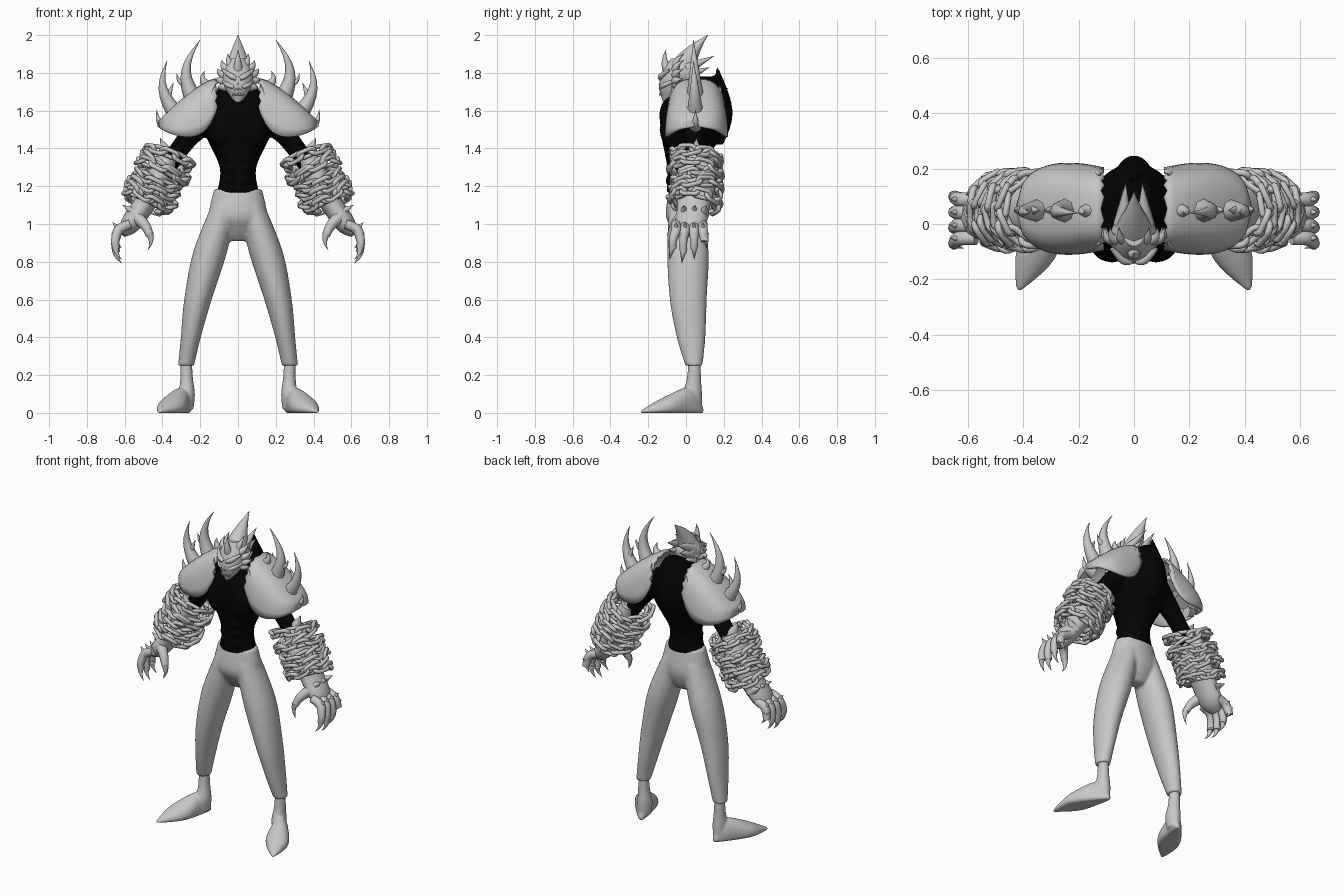
import bpy, bmesh, random
from math import sin, cos, pi, radians, sqrt, copysign
from mathutils import Vector, Matrix

random.seed(4)
if "Cube" in bpy.data.objects:
    bpy.data.objects.remove(bpy.data.objects["Cube"])


def material(name, value):
    colour = (value, value, value, 1)
    made = bpy.data.materials.new(name)
    made.use_nodes = True
    made.diffuse_color = colour
    shader = made.node_tree.nodes["Principled BSDF"]
    shader.inputs["Base Color"].default_value = colour
    shader.inputs["Roughness"].default_value = 0.8
    return made


GREY, BLACK = material("light grey", 0.57), material("black", 0.001)


def spline(keys, steps=5):
    """Smooth curve through rows of any length."""
    rows = [Vector(key) for key in keys]
    rows = rows[:1] + rows + rows[-1:]
    result = []
    for a, b, c, d in zip(rows, rows[1:], rows[2:], rows[3:]):
        for step in range(steps):
            t = step / steps
            slope_in, slope_out = (c - a) / 2, (d - b) / 2
            bend = (c - b) * (3 * t * t - 2 * t ** 3)
            result.append(b + bend + slope_in * (t * (1 - t) ** 2) - slope_out * (t * t * (1 - t)))
    return result + [rows[-1]]


def circle(count):
    return [(cos(2 * pi * i / count), sin(2 * pi * i / count)) for i in range(count)]


def skin(bm, rings, closed=True, caps=True, loop=False):
    """Bridge rings of points into a surface."""
    rings = [[bm.verts.new(point) for point in ring] for ring in rings]
    following = rings[1:] + rings[:1] if loop else rings[1:]
    count = len(rings[0])
    for ring, after in zip(rings, following):
        for i in range(count if closed else count - 1):
            j = (i + 1) % count
            bm.faces.new((ring[i], ring[j], after[j], after[i]))
    if caps:
        bm.faces.new(rings[0])
        bm.faces.new(rings[-1])


def stack(bm, keys, sides=24):
    """Horizontal ellipses: x, y, z, half width, half depth."""
    skin(bm, [[(x + wide * c, y + deep * s, z) for c, s in circle(sides)]
              for x, y, z, wide, deep in spline(keys)])


def sweep(bm, rows, sides=10, flat=1.0):
    """Ellipses square to a path: x, y, z, radius."""
    points = [Vector(row[:3]) for row in rows]
    along = (points[-1] - points[0]).normalized()
    guide = Vector((1, 0, 0)) if abs(along.y) > 0.7 else Vector((0, 1, 0))
    rings = []
    for k, point in enumerate(points):
        tangent = points[min(k + 1, len(points) - 1)] - points[max(k - 1, 0)]
        across = guide.cross(tangent).normalized()
        depth = tangent.normalized().cross(across) * flat
        rings.append([point + (across * c + depth * s) * rows[k][3] for c, s in circle(sides)])
    skin(bm, rings)


def tube(bm, keys, sides=10, flat=1.0):
    sweep(bm, spline(keys), sides, flat)


def spike(bm, base, tip, radius, bow=(0, 0, 0), sides=8):
    """Tapered thorn that bows sideways between base and tip."""
    rows = []
    for k in range(9):
        t = k / 8
        point = Vector(base).lerp(Vector(tip), t) + Vector(bow) * sin(pi * t)
        rows.append((*point, radius * max(0.02, 1 - t)))
    sweep(bm, rows, sides)


def ball(bm, centre, size):
    place = Matrix.LocRotScale(Vector(centre), None, Vector(size))
    bmesh.ops.create_uvsphere(bm, u_segments=16, v_segments=10, radius=1, matrix=place)


def reflect(bm):
    """Copy everything in the mesh to the other side."""
    copied = bmesh.ops.duplicate(bm, geom=bm.verts[:] + bm.edges[:] + bm.faces[:])["geom"]
    for item in copied:
        if isinstance(item, bmesh.types.BMVert):
            item.co.x *= -1


def finish(bm, name, mat, voxel=0, thickness=0, angle=45):
    bmesh.ops.recalc_face_normals(bm, faces=bm.faces)
    mesh = bpy.data.meshes.new(name)
    bm.to_mesh(mesh)
    bm.free()
    mesh.materials.append(mat)
    mesh.shade_smooth()
    mesh.set_sharp_from_angle(angle=radians(angle))
    part = bpy.data.objects.new(name, mesh)
    bpy.context.collection.objects.link(part)
    if voxel:
        merge = part.modifiers.new("merge", "REMESH")
        merge.mode, merge.voxel_size, merge.use_smooth_shade = "VOXEL", voxel, True
        part.modifiers.new("soften", "SMOOTH").iterations = 6
    if thickness:
        shell = part.modifiers.new("thickness", "SOLIDIFY")
        shell.thickness, shell.offset = thickness, 0


def pair(bm, name, mat, **options):
    """Finish a left part together with its mirrored right twin."""
    twin = bm.copy()
    bmesh.ops.scale(twin, vec=(-1, 1, 1), verts=twin.verts)
    finish(bm, "left_" + name, mat, **options)
    finish(twin, "right_" + name, mat, **options)


# Trousers: legs and hips merged
bm = bmesh.new()
stack(bm, [(.07, 0, 1.1, .07, .09), (.148, .01, .85, .09, .11), (.212, .012, .6, .073, .098),
           (.25, .027, .4, .053, .076), (.275, .042, .25, .043, .046)])
reflect(bm)
stack(bm, [(0, 0, 1.185, .127, .088), (0, 0, 1.05, .155, .108), (0, .01, .97, .12, .08), (0, .015, .91, .06, .04)])
finish(bm, "trousers", GREY, voxel=0.009)

# Torso: arms, muscles, trunk and back collar merged
bm = bmesh.new()
tube(bm, [(.12, .05, 1.6, .08), (.26, .05, 1.46, .055), (.37, .05, 1.31, .05)], sides=16)
ball(bm, (.08, -.07, 1.5), (.08, .07, .1))
for k in range(3):
    ball(bm, (.035, -.085, 1.23 + .06 * k), (.03, .025, .03))
reflect(bm)
stack(bm, [(0, 0, 1.165, .113, .102), (0, 0, 1.3, .097, .1), (0, .03, 1.5, .18, .165), (0, .05, 1.65, .145, .17),
           (0, .12, 1.78, .06, .06)])
tube(bm, [(0, .15, 1.43, .05), (0, .19, 1.6, .06), (0, .165, 1.83, .008)])
ball(bm, (0, 0, 1.7), (.07, .07, .1))
finish(bm, "torso", BLACK, voxel=0.01)

# Small thorns down the back
bm = bmesh.new()
for k in range(6):
    z = 1.5 + k / 20
    y = .22 - 2 * (z - 1.6) ** 2
    spike(bm, (0, y - .02, z), (0, y + .022, z + .02), .025)
finish(bm, "back_thorns", BLACK)

# Head: brows, cheeks, fan of side spikes, skull, nose and swept-back crest
bm = bmesh.new()
tube(bm, [(.01, -.135, 1.77, .012), (.04, -.13, 1.785, .015), (.08, -.09, 1.815, .008)])
tube(bm, [(.02, -.135, 1.725, .008), (.05, -.115, 1.735, .014), (.08, -.06, 1.76, .01)])
for k in range(5):
    angle = .38 * k - .45
    out, up = cos(angle), sin(angle)
    spike(bm, (.06 * out, -.05, 1.76 + .07 * up), (.112 * out, -.01, 1.78 + .14 * up), .032, (.015 * out, -.02, 0))
for k in range(3):
    spike(bm, (.04, 0, 1.74 + .04 * k), (.05 - .01 * k, .1 + .025 * k, 1.77 + .06 * k), .035)
reflect(bm)
stack(bm, [(0, -.1, 1.64, .016, .02), (0, -.07, 1.72, .068, .072), (0, -.04, 1.8, .083, .088), (0, -.03, 1.875, .04, .05)])
ball(bm, (0, -.005, 1.8), (.075, .08, .075))
spike(bm, (0, -.1, 1.8), (0, -.145, 1.735), .017)
spike(bm, (0, -.04, 1.78), (0, .115, 2), .085, (0, -.01, .01), sides=12)
spike(bm, (0, -.09, 1.8), (0, -.105, 1.925), .032, (0, -.015, 0))
finish(bm, "head", GREY)

# Teeth
bm = bmesh.new()
for k in range(-3, 4):
    x, y = .045 * sin(k / 5), -.085 - .054 * cos(k / 5)
    fang = .03 if abs(k) == 2 else .017
    spike(bm, (x, y, 1.72), (x, y, 1.72 - fang), .006)
    spike(bm, (x, y, 1.68), (x, y, 1.697), .005)
finish(bm, "teeth", GREY)

# Shoulder shells: arches that shrink towards the shoulder tip
bm = bmesh.new()
rings = []
for k in range(15):
    t = k / 14
    low = 1.455 + .13 * (1 - t) ** 6 + .06 * t ** 4
    high = 1.765 - .225 * t ** 1.35
    half = .155 * sqrt(1 - t ** 4) - .02 * (1 - t) ** 4 + .01
    ring = []
    for i in range(21):
        c, s = cos(pi * i / 20), abs(sin(pi * i / 20))
        jag = .012 * (i % 2) if k == 0 else 0
        notch = .02 * s * (1 - s) * t
        ring.append((.12 + .3 * t - jag, .055 - half * copysign(abs(c) ** .65, c),
                     low + notch + (high - low) * s ** .85))
    rings.append(ring)
skin(bm, rings, closed=False, caps=False)
pair(bm, "shoulder_armour", GREY, thickness=0.012)

# Shoulder horns and barbs
bm = bmesh.new()
spike(bm, (.23, .05, 1.65), (.2, .04, 1.975), .05, (.06, 0, 0))
spike(bm, (.32, .05, 1.57), (.375, .04, 1.865), .047, (.05, 0, 0))
spike(bm, (.36, .05, 1.52), (.43, .05, 1.605), .035, (.02, 0, -.02))
spike(bm, (.16, .05, 1.73), (.175, .04, 1.81), .03, (.02, 0, 0))
spike(bm, (.28, .05, 1.74), (.325, .05, 1.8), .02, (.01, 0, -.01))
spike(bm, (.37, .05, 1.68), (.34, .05, 1.75), .018)
for y in (-.07, .18):
    spike(bm, (.14, y, 1.64), (.12, y, 1.74), .025)
pair(bm, "shoulder_horns", GREY)

# Forearms with elbow and wrist thorns
bm = bmesh.new()
tube(bm, [(.36, .05, 1.37, .05), (.43, .05, 1.22, .07), (.5, .04, 1.1, .058), (.57, .025, 1, .053), (.615, .015, .95, .025)],
     sides=16, flat=1.5)
spike(bm, (.36, .055, 1.34), (.412, .055, 1.455), .055)
for k in range(3):
    y = .05 * k - .01
    spike(bm, (.53, y, 1.05), (.61, 1.2 * y, 1.1), .035)
pair(bm, "forearm", GREY)

# Clawed fingers, knuckle thorns and thumb
bm = bmesh.new()
for k in range(4):
    y = .047 * (k - 1) - .005
    end = 1.4 * y - .015
    low = .79 + .02 * (k - 1) ** 2
    middle = (y + end) / 2
    tube(bm, [(.57, y, 1, .025), (.63, y, .97, .027), (.65, middle, .91, .022), (.645, middle, low + .06, .02)])
    spike(bm, (.647, middle, low + .08), (.615, end, low), .022, (.012, 0, 0))
    spike(bm, (.62, y, .96), (.665, y, 1.01), .024)
tube(bm, [(.54, -.02, 1.04, .035), (.49, -.06, .99, .027), (.467, -.08, .94, .02)])
spike(bm, (.468, -.08, .95), (.478, -.09, .86), .021, (-.012, 0, 0))
pair(bm, "fingers", GREY)


def chain_link(bm, centre, long, wide):
    """One oval link made of round wire."""
    normal = long.cross(wide)
    rings = []
    for c, s in circle(12):
        outward = long * c + wide * s
        middle = centre + outward * .023 + long * copysign(.024, c)
        rings.append([middle + (outward * a + normal * b) * .0125 for a, b in circle(6)])
    skin(bm, rings, caps=False, loop=True)


# Chains wound loosely round the forearms
bm = bmesh.new()
top, bottom = Vector((.365, .05, 1.35)), Vector((.48, .05, 1.12))
for k in range(7):
    centre = top.lerp(bottom, k / 6)
    tilt = Vector((random.uniform(-.2, .2), random.uniform(-.25, .25), 0))
    axis = ((bottom - top).normalized() + tilt).normalized()
    across = Vector((0, 1, 0)).cross(axis).normalized()
    depth = axis.cross(across)
    radius = random.uniform(.108, .13)
    start = random.random()
    for i in range(11):
        turn = 2 * pi * (i + start) / 11
        outward = across * cos(turn) + depth * sin(turn)
        onward = depth * cos(turn) - across * sin(turn)
        lean = random.uniform(.4, .9) if i % 2 else random.uniform(-1.4, -.7)
        chain_link(bm, centre + outward * radius, onward, (axis + outward * lean).normalized())
pair(bm, "arm_chains", GREY, angle=80)

# Ankles and pointed feet: place along the foot, half width, height
bm = bmesh.new()
stack(bm, [(.274, .045, .28, .03, .032), (.272, .042, .18, .034, .038), (.27, .035, .1, .042, .05), (.27, .04, .02, .035, .045)])
rings = []
for t, half, height in spline([(0, .012, .03), (.2, .042, .135), (.6, .068, .088), (1, .01, .012)]):
    x, y = .262 + .155 * t, .09 - .33 * t
    rings.append([(x + half * c, y + half * c * .3, max(0, height * (.35 + .65 * s))) for c, s in circle(16)])
skin(bm, rings)
pair(bm, "foot", GREY, voxel=0.007)
